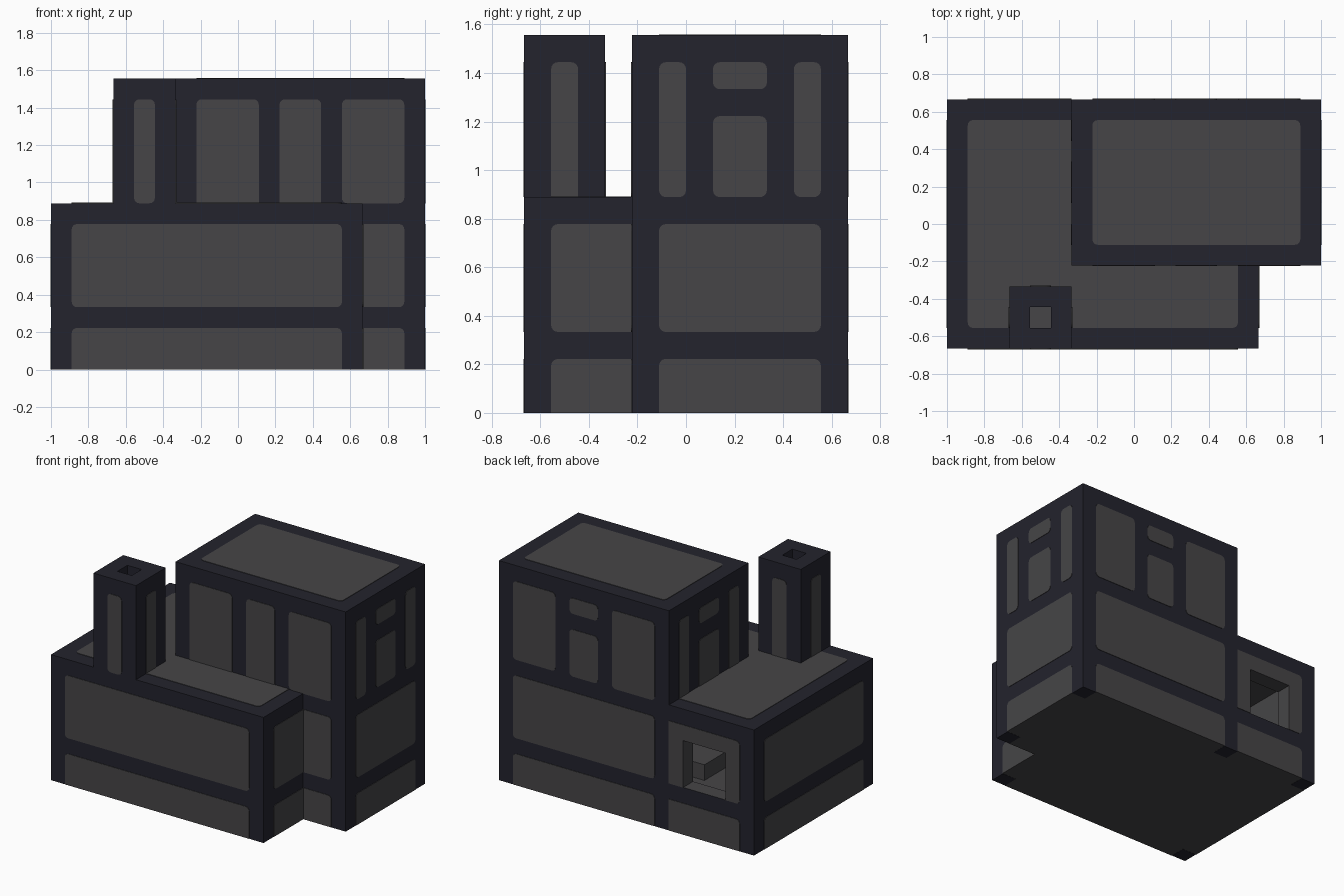
import bpy, bmesh, math
from mathutils import Vector

U = 1 / 9            # one grid block
R = 0.25             # panel corner radius in blocks

if "Cube" in bpy.data.objects:
    bpy.data.objects.remove(bpy.data.objects["Cube"], do_unlink=True)


def make_material(name, color):
    m = bpy.data.materials.new(name)
    m.use_nodes = True
    m.diffuse_color = color
    m.node_tree.nodes["Principled BSDF"].inputs["Base Color"].default_value = color
    return m


FRAME = make_material("dark_frame", (0.0168, 0.0168, 0.0262, 1))
PANEL = make_material("grey_panel", (0.0612, 0.0595, 0.063, 1))


def prism(name, loop, offset, mats):
    """Extrude a closed loop of block coordinates into a solid."""
    bm = bmesh.new()
    base = bm.faces.new([bm.verts.new(Vector(p) * U) for p in loop])
    out = bmesh.ops.extrude_face_region(bm, geom=[base])
    # keep the starting cap so the solid is closed
    moved = [g for g in out["geom"] if isinstance(g, bmesh.types.BMVert)]
    bmesh.ops.translate(bm, verts=moved, vec=Vector(offset) * U)
    if not base.is_valid or len(bm.faces) < len(loop) + 2:
        bm.faces.new([v for v in bm.verts if v not in moved])
    bmesh.ops.recalc_face_normals(bm, faces=bm.faces)
    me = bpy.data.meshes.new(name)
    bm.to_mesh(me)
    bm.free()
    for m in mats:
        me.materials.append(m)
    ob = bpy.data.objects.new(name, me)
    bpy.context.collection.objects.link(ob)
    return ob


def block(name, x, y, z, *mats):
    loop = [(x[0], y[0], z[0]), (x[1], y[0], z[0]), (x[1], y[1], z[0]), (x[0], y[1], z[0])]
    return prism(name, loop, (0, 0, z[1] - z[0]), mats)


def panel(name, axis, pos, out, a, b, square=""):
    """Thin rounded plate; corners on the sides l, r, b, t given in square stay sharp."""
    pts = []
    corners = [(1, 1, "rt"), (0, 1, "lt"), (0, 0, "lb"), (1, 0, "rb")]
    for i, (ia, ib, sides) in enumerate(corners):
        if any(s in square for s in sides):
            pts.append((a[ia], b[ib]))
            continue
        ca, cb = a[ia] + (R, -R)[ia], b[ib] + (R, -R)[ib]
        for k in range(5):
            t = math.pi / 2 * (i + k / 4)
            pts.append((ca + R * math.cos(t), cb + R * math.sin(t)))
    n = "xyz".index(axis)

    def place(p, q, d):
        v = [p, q]
        v.insert(n, d)
        return tuple(v)
    loop = [place(p, q, pos - out * 0.02) for p, q in pts]
    return prism(name, loop, place(0, 0, out * 0.05), [PANEL])


def cut(ob, *cutters):
    bpy.context.view_layer.objects.active = ob
    for c in cutters:
        c.hide_render = True
        mod = ob.modifiers.new("cut", "BOOLEAN")
        mod.operation = "DIFFERENCE"
        mod.solver = "EXACT"
        mod.material_mode = "TRANSFER"
        mod.object = c
        bpy.ops.object.modifier_apply(modifier=mod.name)


# Main volumes
outline = [(-9, -6, 0), (6, -6, 0), (6, -2, 0), (9, -2, 0), (9, 6, 0), (-9, 6, 0)]
ground = prism("ground_storey", outline, (0, 0, 8), [FRAME, PANEL])
for f in ground.data.polygons:
    f.material_index = int(f.normal.z < -0.9)
block("upper_storey", (-3, 9), (-2, 6), (8, 14), FRAME)
chimney = block("chimney", (-6, -3), (-6, -3), (8, 14), FRAME)

# Panels of the ground storey
low_roof = panel("low_roof_panel", "z", 8, 1, (-8, 5), (-5, 5))
window_panel = None
for tag, z, sq in (("lower", (0, 2), "b"), ("middle", (3, 7), "")):
    panel(f"{tag}_front_panel", "y", -6, -1, (-8, 5), z, sq)
    panel(f"{tag}_step_front_panel", "y", -2, -1, (6, 8), z, sq + "l")
    panel(f"{tag}_step_side_panel", "x", 6, 1, (-5, -2), z, sq + "r")
    panel(f"{tag}_right_panel", "x", 9, 1, (-1, 5), z, sq)
    panel(f"{tag}_left_panel", "x", -9, -1, (-5, 5), z, sq)
    panel(f"{tag}_back_panel", "y", 6, 1, (-2, 8), z, sq)
    window_panel = panel(f"{tag}_window_panel", "y", 6, 1, (-8, -3), z, sq + "r")

# Panels of the upper storey
panel("high_roof_panel", "z", 14, 1, (-2, 8), (-1, 5))
for i, x in enumerate([(-2, 1), (2, 4), (5, 8)]):
    panel(f"upper_front_panel_{i}", "y", -2, -1, x, (8, 13), "" if i == 2 else "b")
for x in [(-2, 1), (5, 8)]:
    panel("upper_back_panel", "y", 6, 1, x, (8, 13))
for tag, z in (("tall", (8, 11)), ("small", (12, 13))):
    panel(f"{tag}_back_light", "y", 6, 1, (2, 4), z)
for pos, out, sq in ((9, 1, ""), (-3, -1, "b")):
    for y in [(-1, 0), (4, 5)]:
        panel("upper_side_panel", "x", pos, out, y, (8, 13), sq)
    panel("tall_side_light", "x", pos, out, (1, 3), (8, 11), sq)
    panel("small_side_light", "x", pos, out, (1, 3), (12, 13))

# Chimney panels
panel("chimney_front_panel", "y", -6, -1, (-5, -4), (8, 13))
panel("chimney_back_panel", "y", -3, 1, (-5, -4), (8, 13), "b")
panel("chimney_left_panel", "x", -6, -1, (-5, -4), (8, 13), "b")
panel("chimney_right_panel", "x", -3, 1, (-5, -4), (8, 13), "b")

# Post ends under the floor
for x, y in [(-9, -6), (5, -6), (8, -2), (8, 5), (-3, 5), (-9, 5)]:
    block("post_end", (x, x + 1), (y, y + 1), (-0.01, 0.02), FRAME)

# Hollow room, window opening and chimney shaft
room = block("room_cutter", (-8, 5), (-5, 5), (1, 7), PANEL)
window = block("window_cutter", (-7, -4), (4.5, 6.5), (3, 6), PANEL)
shaft = block("shaft_cutter", (-5, -4), (-5, -4), (6.5, 14.5), FRAME)
cut(ground, room, window, shaft)
cut(window_panel, window)
cut(low_roof, shaft)
cut(chimney, shaft)
for c in (room, window, shaft):
    bpy.data.objects.remove(c, do_unlink=True)

# Low bench inside the room
block("inner_bench", (-2, 1), (-2, 1), (1, 2), PANEL)
